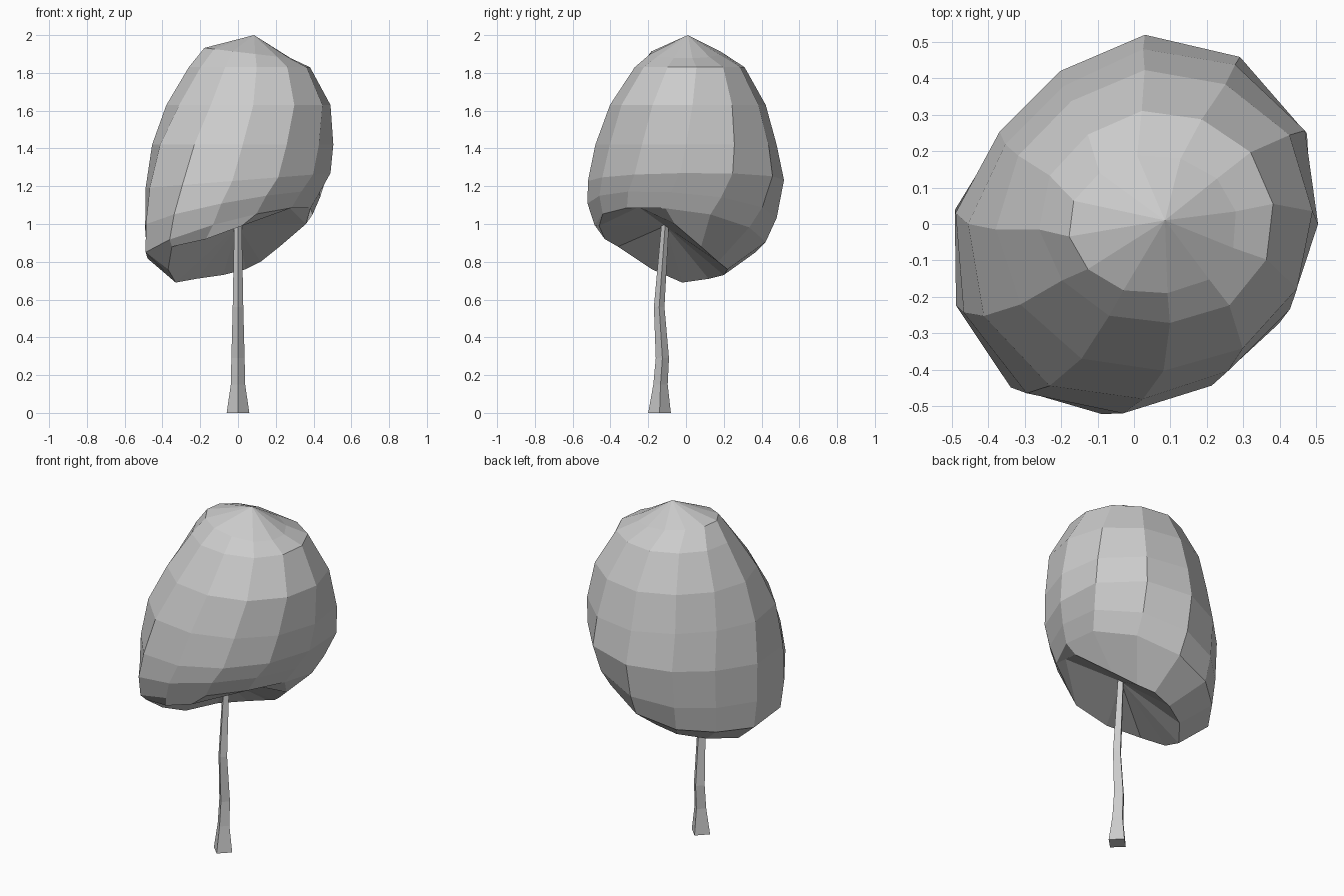
import bpy, bmesh, math

cube = bpy.data.objects.get("Cube")
if cube:
    bpy.data.objects.remove(cube)

grey = bpy.data.materials.new("plain grey")
grey.use_nodes = True
colour = (0.6, 0.6, 0.6, 1)
grey.diffuse_color = colour
grey.node_tree.nodes["Principled BSDF"].inputs["Base Color"].default_value = colour


def loft(name, rings, top=None, bottom=None):
    """Skin a stack of rings; close each end with a point or a flat cap."""
    bm = bmesh.new()
    loops = [[bm.verts.new(p) for p in ring] for ring in rings]
    n = len(loops[0])
    for a, b in zip(loops, loops[1:]):
        for i in range(n):
            j = (i + 1) % n
            bm.faces.new((a[i], a[j], b[j], b[i]))
    for loop, tip in ((loops[0], bottom), (loops[-1], top)):
        if tip:
            v = bm.verts.new(tip)
            for i in range(n):
                bm.faces.new((loop[i], loop[(i + 1) % n], v))
        else:
            bm.faces.new(loop)
    bmesh.ops.recalc_face_normals(bm, faces=bm.faces)
    mesh = bpy.data.meshes.new(name)
    bm.to_mesh(mesh)
    bm.free()
    mesh.materials.append(grey)
    obj = bpy.data.objects.new(name, mesh)
    bpy.context.collection.objects.link(obj)
    return obj


def leaf_ring(z, cx, cy, rx, ry, tilt_x, tilt_y, stretch, phase, sides=12):
    """Tilted oval ring, stretched along one diagonal and fuller at front left."""
    pts = []
    for i in range(sides):
        a = math.tau * i / sides + phase
        s = math.sin(2 * a)
        k = 1.01 + stretch * s + 0.03 * s * s * (math.cos(a) - math.sin(a))
        dx, dy = rx * k * math.cos(a), ry * k * math.sin(a)
        pts.append((cx + dx, cy + dy, z + tilt_x * dx + tilt_y * dy))
    return pts


# Lip of the crown's underside: high beside the trunk, low at the back corner
lip = [(0.36, -0.06, 1.00), (0.22, 0.08, 0.88), (0.12, 0.17, 0.80),
       (0.04, 0.22, 0.76), (-0.08, 0.20, 0.73), (-0.22, 0.12, 0.71),
       (-0.33, -0.02, 0.69), (-0.37, -0.18, 0.76), (-0.35, -0.36, 0.88),
       (-0.17, -0.43, 0.92), (0.02, -0.46, 0.99), (0.27, -0.25, 1.09)]

# Leafy crown: leaning egg, with the underside drawn up around the trunk
crown = [  # z, centre x, centre y, radius x, radius y, tilt x, tilt y, stretch
    (0.95, -0.05, -0.03, 0.445, 0.445, 0.28, -0.15, 0.07),
    (1.07, -0.03, -0.02, 0.47, 0.49, 0.20, -0.10, 0.08),
    (1.23, 0.00, 0.00, 0.49, 0.51, 0.08, 0, 0.08),
    (1.42, 0.025, 0.00, 0.475, 0.475, 0, 0, 0.07),
    (1.63, 0.055, 0.01, 0.43, 0.41, 0, 0, 0.02),
    (1.83, 0.06, 0.02, 0.32, 0.29, 0, 0, 0),
    (1.905, 0.05, 0.00, 0.23, 0.19, -0.12, 0, 0),
]
loft("leafy_crown",
     [lip] + [leaf_ring(*r, phase=0.06 * (i - 3)) for i, r in enumerate(crown)],
     top=(0.085, 0.01, 2), bottom=(0, -0.11, 0.99))

# Trunk: four-sided, flared at the foot and slightly bent
trunk = [(0, -0.14, 0.06), (0.15, -0.135, 0.038), (0.29, -0.125, 0.035),
         (0.56, -0.142, 0.028), (1.0, -0.11, 0.02)]
loft("trunk", [[(r * math.cos(math.pi / 2 * i), y + r * math.sin(math.pi / 2 * i), z)
                for i in range(4)] for z, y, r in trunk])
